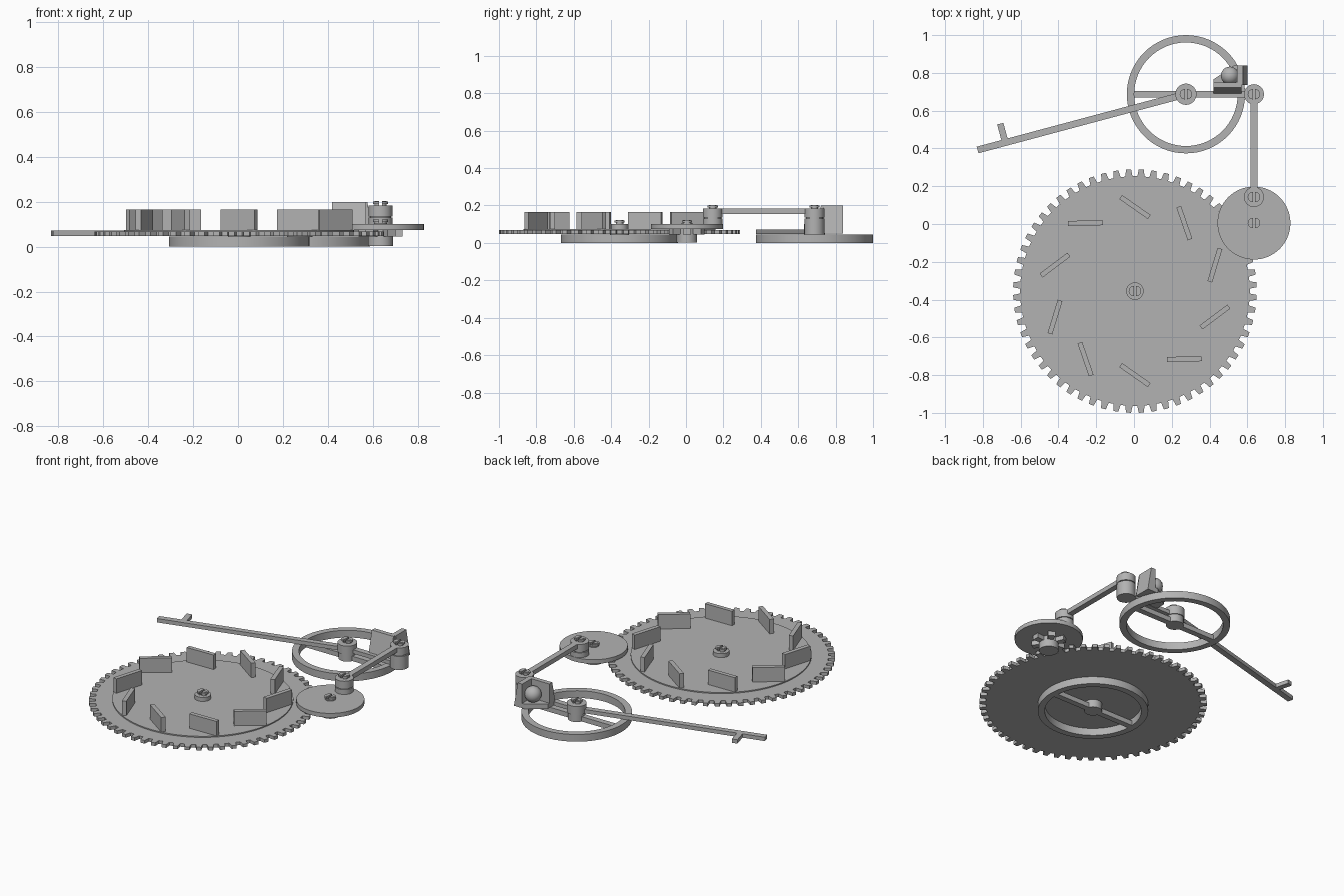
import bpy, bmesh, math
from math import cos, sin, pi, radians
from mathutils import Vector

if "Cube" in bpy.data.objects:
    bpy.data.objects.remove(bpy.data.objects["Cube"])

grey = bpy.data.materials.new("plain grey")
grey.diffuse_color = (0.45, 0.45, 0.45, 1)
grey.use_nodes = True
grey.node_tree.nodes["Principled BSDF"].inputs["Base Color"].default_value = grey.diffuse_color


def finish(name, bm, smooth=True):
    bmesh.ops.recalc_face_normals(bm, faces=bm.faces)
    me = bpy.data.meshes.new(name)
    bm.to_mesh(me)
    bm.free()
    me.materials.append(grey)
    ob = bpy.data.objects.new(name, me)
    bpy.context.collection.objects.link(ob)
    if smooth:
        bpy.context.view_layer.objects.active = ob
        ob.select_set(True)
        bpy.ops.object.shade_smooth_by_angle(angle=radians(30))
        ob.select_set(False)
    return ob


def prism(name, pts, z0, z1, smooth=False):
    """Extrude a flat outline between two heights."""
    bm = bmesh.new()
    face = bm.faces.new([bm.verts.new((x, y, z0)) for x, y in pts])
    ext = bmesh.ops.extrude_face_region(bm, geom=[face])["geom"]
    bmesh.ops.translate(bm, vec=(0, 0, z1 - z0),
                        verts=[v for v in ext if isinstance(v, bmesh.types.BMVert)])
    return finish(name, bm, smooth)


def arc(c, r, a0, a1, n):
    return [(c[0] + r * cos(a0 + (a1 - a0) * i / n),
             c[1] + r * sin(a0 + (a1 - a0) * i / n)) for i in range(n + 1)]


def disc(name, c, r, z0, z1, n=48):
    return prism(name, arc(c, r, 0, 2 * pi, n)[:-1], z0, z1, True)


def bar(name, a, b, w, z0, z1):
    a, b = Vector(a), Vector(b)
    d = (b - a).normalized() * w / 2
    s = Vector((-d.y, d.x))
    return prism(name, [a + s, a - s, b - s, b + s], z0, z1)


def ring(name, c, r0, r1, z0, z1, n=64):
    bm = bmesh.new()
    prof = [(r0, z0), (r1, z0), (r1, z1), (r0, z1)]
    loops = [[bm.verts.new((c[0] + r * cos(2 * pi * i / n), c[1] + r * sin(2 * pi * i / n), z))
              for r, z in prof] for i in range(n)]
    for i in range(n):
        p, q = loops[i], loops[(i + 1) % n]
        for k in range(4):
            bm.faces.new((p[k], q[k], q[(k + 1) % 4], p[(k + 1) % 4]))
    return finish(name, bm)


def gear(name, c, teeth, root, tip, z0, z1, phase=0):
    pts = []
    step = 2 * pi / teeth
    for i in range(teeth):
        for f, r in ((-0.30, root), (-0.20, tip), (0.20, tip), (0.30, root)):
            a = phase + (i + f) * step
            pts.append((c[0] + r * cos(a), c[1] + r * sin(a)))
    return prism(name, pts, z0, z1)


def snap_pin(name, c, z0, z1):
    """Split pin: two half-round prongs with a lip."""
    for s, a in (("right", -pi / 2), ("left", pi / 2)):
        k = 0.006 if s == "right" else -0.006
        cc = (c[0] + k, c[1])
        prism(f"{name}_{s}_stem", arc(cc, 0.02, a, a + pi, 12), z0, z1, True)
        prism(f"{name}_{s}_lip", arc(cc, 0.027, a, a + pi, 12), z1 - 0.013, z1 - 0.002, True)


WHEEL, LEVER = (0.005, -0.355), (0.275, 0.687)
CRANK, PIN, ELBOW = (0.635, 0.005), (0.635, 0.143), (0.635, 0.687)

# Ring stands, each with a spoke and a hub
for label, c in (("wheel", WHEEL), ("lever", LEVER)):
    ring(label + "_stand_ring", c, 0.274, 0.313, 0, 0.045)
    bar(label + "_stand_spoke", (c[0] - 0.28, c[1]), (c[0] + 0.28, c[1]), 0.036, 0, 0.03)
    disc(label + "_stand_hub", c, 0.05, 0, 0.048)

# Toothed wheel with raised plate and slanted paddles
gear("wheel_gear", WHEEL, 60, 0.608, 0.645, 0.048, 0.068, pi / 60)
disc("wheel_plate", WHEEL, 0.513, 0.066, 0.075, 96)
disc("wheel_hub", WHEEL, 0.046, 0.07, 0.1)
snap_pin("wheel_pin", WHEEL, 0.09, 0.122)
for i in range(10):
    a = radians(18 + 36 * i)
    p = Vector(WHEEL) + 0.445 * Vector((cos(a), sin(a)))
    b = a - radians(125)
    d = Vector((cos(b), sin(b))) * 0.092
    bar(f"paddle_{i}", p - d, p + d, 0.026, 0.07, 0.165)

# Crank disc with pinion underneath
disc("crank_disc", CRANK, 0.193, 0.074, 0.1, 64)
gear("crank_pinion", CRANK, 6, 0.05, 0.1, 0.046, 0.076)
disc("crank_boss", CRANK, 0.055, 0.002, 0.047)
disc("crank_hub", CRANK, 0.03, 0.095, 0.106)
snap_pin("crank_pin", CRANK, 0.1, 0.122)

# Connecting rod with its two pivots
bar("connecting_rod", PIN, ELBOW, 0.036, 0.155, 0.183)
for label, c, z in (("crank_end", PIN, 0.095), ("lever_end", ELBOW, 0.045)):
    disc(label + "_post", c, 0.053, z, 0.13)
    disc(label + "_core", c, 0.046, 0.12, 0.14)
    disc(label + "_eye", c, 0.053, 0.135, 0.183)
    snap_pin(label + "_pin", c, 0.175, 0.203)

# Bent lever with a stop tab
TIP = (-0.828, 0.392)
bar("lever_long_arm", TIP, LEVER, 0.036, 0.048, 0.072)
bar("lever_short_arm", LEVER, ELBOW, 0.036, 0.048, 0.072)
bar("lever_tab", (-0.682, 0.435), (-0.708, 0.531), 0.034, 0.048, 0.072)
disc("lever_collar", LEVER, 0.056, 0.046, 0.1)
snap_pin("lever_pin", LEVER, 0.09, 0.122)


def slanted(name, low, high, z0, z1):
    bm = bmesh.new()
    b = [bm.verts.new((x, y, z0)) for x, y in low]
    t = [bm.verts.new((x, y, z1)) for x, y in high]
    bm.faces.new(b)
    bm.faces.new(t)
    for i in range(4):
        j = (i + 1) % 4
        bm.faces.new((b[i], b[j], t[j], t[i]))
    return finish(name, bm, False)


def rect(x0, x1, y0, y1):
    return [(x0, y0), (x1, y0), (x1, y1), (x0, y1)]


# Ball holder: two walls sloping inwards, on a corner floor
slanted("holder_front_wall", rect(0.42, 0.57, 0.687, 0.75), rect(0.42, 0.57, 0.722, 0.75), 0.05, 0.2)
slanted("holder_side_wall", rect(0.545, 0.602, 0.735, 0.84), rect(0.545, 0.576, 0.735, 0.84), 0.05, 0.2)
prism("holder_floor", [(0.42, 0.74), (0.55, 0.74), (0.55, 0.84), (0.53, 0.84), (0.42, 0.765)], 0.05, 0.08)

# Ball
bm = bmesh.new()
bmesh.ops.create_uvsphere(bm, u_segments=32, v_segments=16, radius=0.048)
bmesh.ops.translate(bm, verts=bm.verts, vec=(0.508, 0.785, 0.127))
finish("ball", bm)
